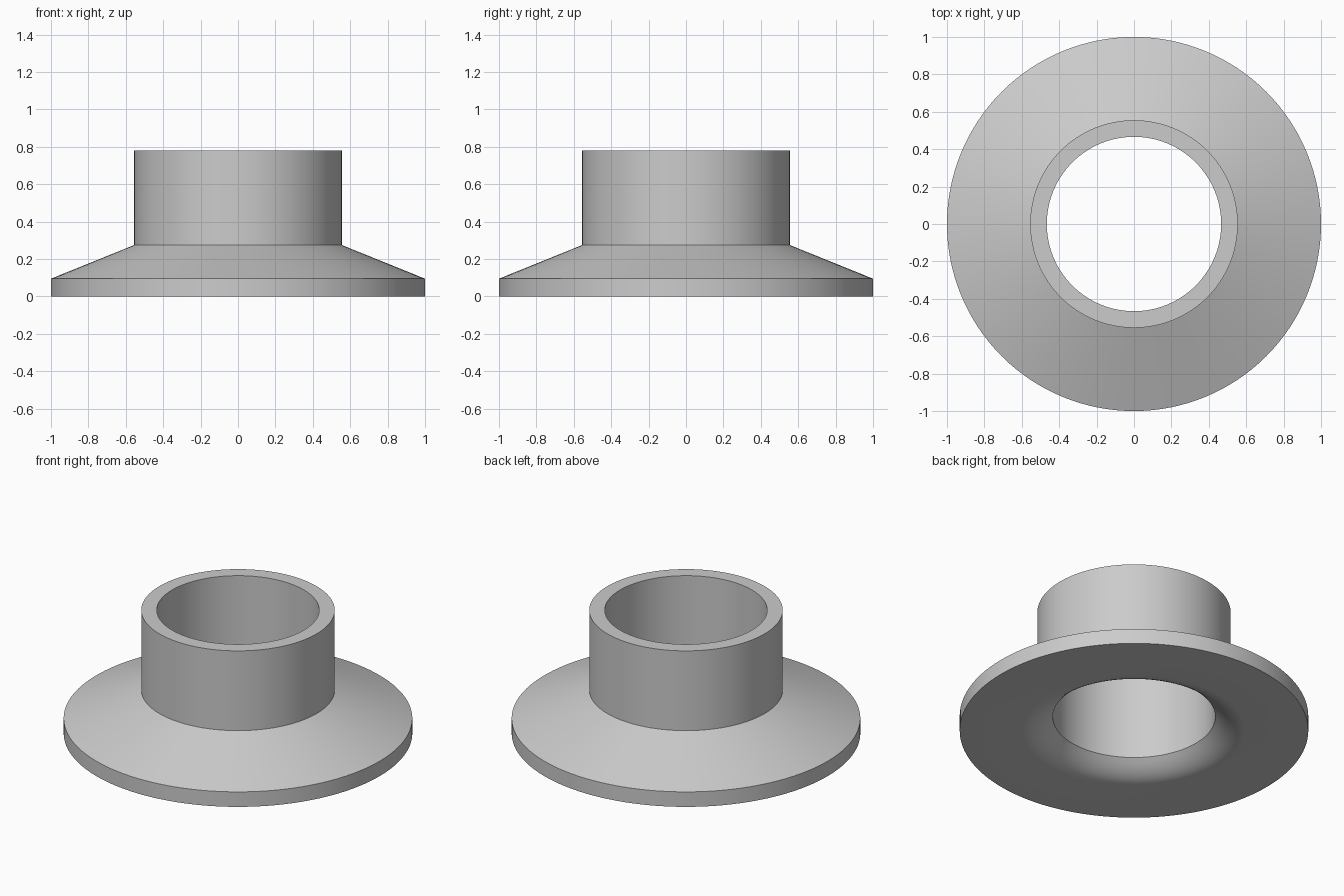
import bpy, bmesh, math

if "Cube" in bpy.data.objects:
    bpy.data.objects.remove(bpy.data.objects["Cube"], do_unlink=True)

BORE, NECK, HEIGHT = 0.466, 0.555, 0.78
LIP_START, LIP_HEIGHT = 0.64, 0.09
SEGMENTS = 128

# Plain grey finish
grey = bpy.data.materials.new("light_grey")
grey.use_nodes = True
colour = (0.6, 0.6, 0.6, 1)
grey.diffuse_color = colour
grey.node_tree.nodes["Principled BSDF"].inputs["Base Color"].default_value = colour

# Closed section: flared underside, rim, cone, neck and bore
profile = [(1, 0), (1, 0.095), (NECK, 0.275), (NECK, HEIGHT), (BORE, HEIGHT)]
steps = 8
for i in range(steps, -1, -1):
    t = i / steps
    profile.append((LIP_START + (BORE - LIP_START) * t, LIP_HEIGHT * t * t))

# Revolve the section about the vertical axis
bm = bmesh.new()
verts = [bm.verts.new((r, 0, z)) for r, z in profile]
edges = [bm.edges.new((a, b)) for a, b in zip(verts, verts[1:] + verts[:1])]
bmesh.ops.spin(bm, geom=verts + edges, axis=(0, 0, 1), cent=(0, 0, 0),
               angle=math.tau, steps=SEGMENTS, use_merge=True)
bmesh.ops.remove_doubles(bm, verts=bm.verts[:], dist=0.0001)
bmesh.ops.recalc_face_normals(bm, faces=bm.faces[:])

mesh = bpy.data.meshes.new("flanged_collar")
bm.to_mesh(mesh)
bm.free()
mesh.materials.append(grey)
collar = bpy.data.objects.new("flanged_collar", mesh)
bpy.context.collection.objects.link(collar)

# Smooth round surfaces with crisp rims
bpy.ops.object.select_all(action='DESELECT')
collar.select_set(True)
bpy.context.view_layer.objects.active = collar
bpy.ops.object.shade_smooth_by_angle(angle=math.radians(20))
